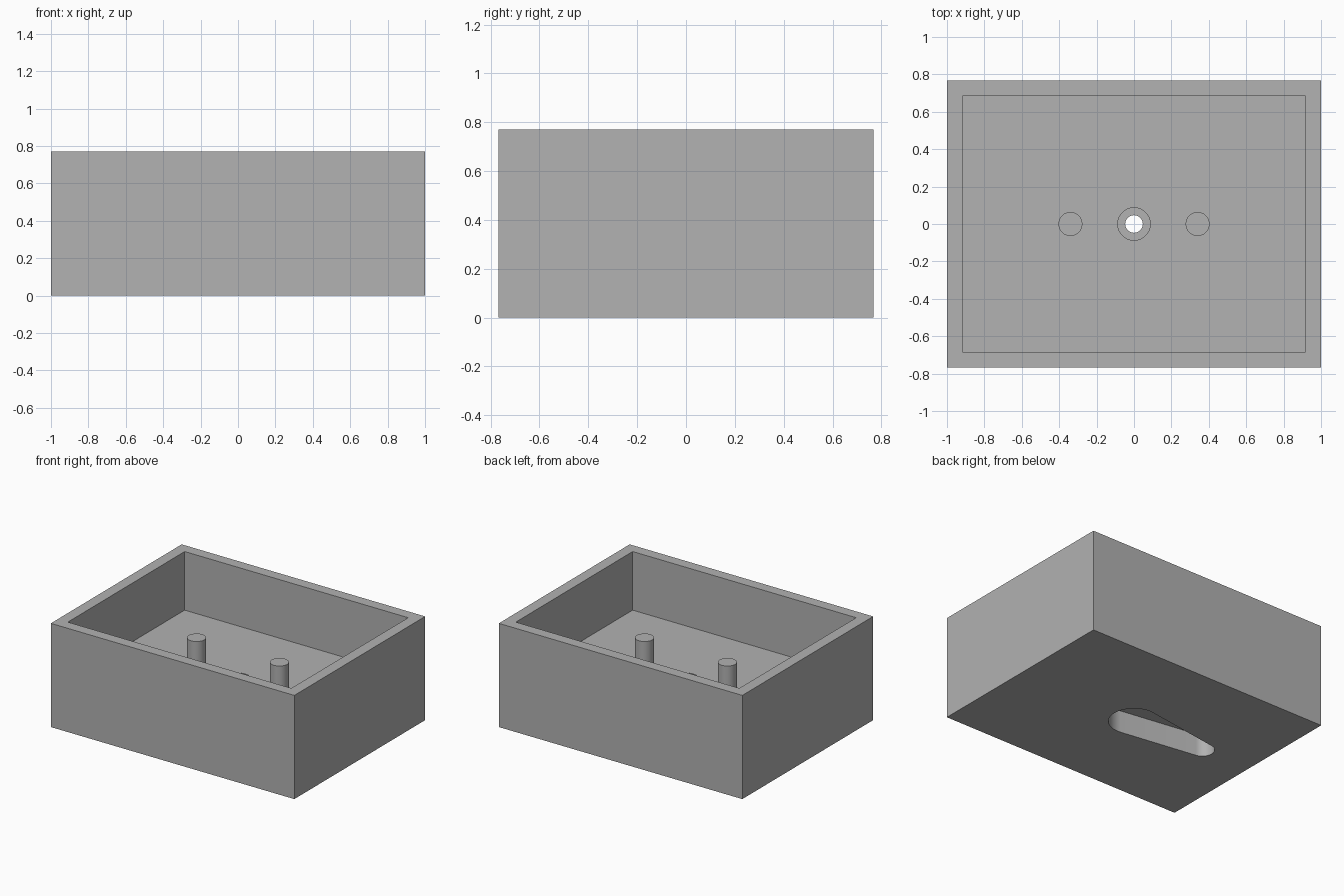
import bpy, bmesh
from math import pi, cos, sin, acos

default = bpy.data.objects.get("Cube")
if default:
    bpy.data.objects.remove(default, do_unlink=True)

WIDTH, DEPTH, HEIGHT = 2.0, 1.535, 0.77
WALL, FLOOR = 0.082, 0.335
SLOT_DEPTH = 0.165
PEG_X, PEG_R, PEG_TOP = 0.34, 0.064, 0.548

gray = bpy.data.materials.new("plain gray")
gray.use_nodes = True
gray.diffuse_color = (0.445, 0.445, 0.445, 1)
gray.node_tree.nodes["Principled BSDF"].inputs["Base Color"].default_value = gray.diffuse_color


def prism(name, outline, z0, z1):
    """Closed solid: a flat outline raised from z0 to z1."""
    bm = bmesh.new()
    base = bm.faces.new([bm.verts.new((x, y, z0)) for x, y in outline])
    top = bmesh.ops.extrude_face_region(bm, geom=[base])["geom"]
    verts = [v for v in top if isinstance(v, bmesh.types.BMVert)]
    bmesh.ops.translate(bm, verts=verts, vec=(0, 0, z1 - z0))
    bmesh.ops.recalc_face_normals(bm, faces=bm.faces)
    mesh = bpy.data.meshes.new(name)
    bm.to_mesh(mesh)
    bm.free()
    mesh.materials.append(gray)
    obj = bpy.data.objects.new(name, mesh)
    bpy.context.collection.objects.link(obj)
    return obj


def rectangle(w, d):
    return [(sx * w / 2, sy * d / 2) for sx, sy in ((-1, -1), (1, -1), (1, 1), (-1, 1))]


def arc(x, r, start, end, steps=48):
    return [(x + r * cos(start + (end - start) * i / steps),
             r * sin(start + (end - start) * i / steps)) for i in range(steps + 1)]


def circle(x, r):
    return arc(x, r, 0, 2 * pi)[:-1]


def teardrop(big_r, small_r, length):
    """Two circles joined by tangent lines, narrowing towards -x."""
    t = acos((big_r - small_r) / length)
    return arc(-length, small_r, pi - t, pi + t, 24) + arc(0, big_r, pi + t, 3 * pi - t)


def activate(obj):
    bpy.ops.object.select_all(action="DESELECT")
    obj.select_set(True)
    bpy.context.view_layer.objects.active = obj


def cut(obj, cutter):
    mod = obj.modifiers.new("cut", "BOOLEAN")
    mod.operation, mod.solver, mod.object = "DIFFERENCE", "EXACT", cutter
    activate(obj)
    bpy.ops.object.modifier_apply(modifier=mod.name)
    bpy.data.objects.remove(cutter, do_unlink=True)


# Open tray with a thick floor
tray = prism("tray", rectangle(WIDTH, DEPTH), 0, HEIGHT)
cut(tray, prism("cavity", rectangle(WIDTH - 2 * WALL, DEPTH - 2 * WALL), FLOOR, HEIGHT + 0.1))

# Tapered slot underneath, screw hole and its counterbore
cut(tray, prism("slot", teardrop(0.172, 0.083, 0.6), -0.1, SLOT_DEPTH))
cut(tray, prism("screw_hole", circle(0, 0.047), 0.1, HEIGHT))
cut(tray, prism("counterbore", circle(0, 0.087), 0.25, HEIGHT))

# Round pegs standing on the floor
pegs = [prism(f"{side}_peg", circle(sx * PEG_X, PEG_R), FLOOR - 0.02, PEG_TOP)
        for side, sx in (("left", 1), ("right", -1))]

for part in [tray] + pegs:
    activate(part)
    bpy.ops.object.shade_smooth_by_angle()
